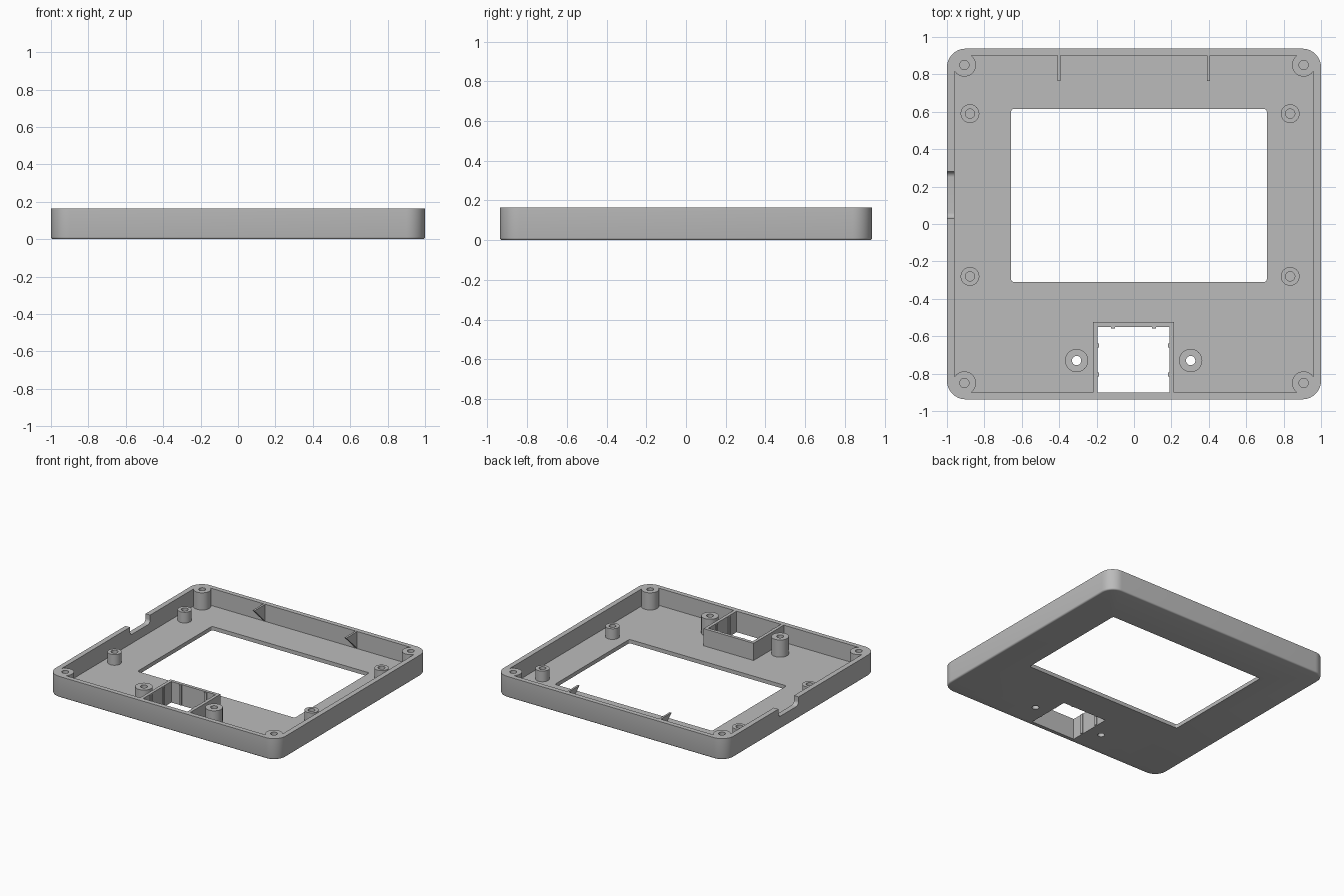
import bpy, bmesh, math

cube = bpy.data.objects.get("Cube")
if cube:
    bpy.data.objects.remove(cube, do_unlink=True)

TOP, FLOOR = 0.165, 0.03

grey = bpy.data.materials.new("matte grey plastic")
grey.use_nodes = True
grey.diffuse_color = (0.5, 0.5, 0.5, 1)
bsdf = grey.node_tree.nodes["Principled BSDF"]
bsdf.inputs["Base Color"].default_value = (0.5, 0.5, 0.5, 1)
bsdf.inputs["Roughness"].default_value = 0.6


def finish(bm, name):
    bmesh.ops.recalc_face_normals(bm, faces=bm.faces)
    mesh = bpy.data.meshes.new(name)
    bm.to_mesh(mesh)
    bm.free()
    mesh.materials.append(grey)
    ob = bpy.data.objects.new(name, mesh)
    bpy.context.collection.objects.link(ob)
    return ob


def extrude(name, points, direction, bottom_bevel=0):
    """Closed 3D outline pushed along a direction."""
    bm = bmesh.new()
    base = bm.faces.new([bm.verts.new(p) for p in points])
    rim = list(base.edges)
    res = bmesh.ops.extrude_face_region(bm, geom=[base], use_keep_orig=True)
    moved = [v for v in res["geom"] if isinstance(v, bmesh.types.BMVert)]
    bmesh.ops.translate(bm, verts=moved, vec=direction)
    if bottom_bevel:
        bmesh.ops.bevel(bm, geom=rim, offset=bottom_bevel, segments=3,
                        profile=0.5, affect='EDGES')
    return finish(bm, name)


def rounded(x0, x1, y0, y1, r=0, steps=10):
    """Outline of a rectangle with rounded corners."""
    if not r:
        return [(x0, y0), (x1, y0), (x1, y1), (x0, y1)]
    pts = []
    corners = ((x1 - r, y1 - r), (x0 + r, y1 - r), (x0 + r, y0 + r), (x1 - r, y0 + r))
    for i, (cx, cy) in enumerate(corners):
        for k in range(steps + 1):
            a = math.pi / 2 * (i + k / steps)
            pts.append((cx + r * math.cos(a), cy + r * math.sin(a)))
    return pts


def slab(name, rect, z0, z1, r=0, bevel=0):
    pts = [(x, y, z0) for x, y in rounded(*rect, r)]
    return extrude(name, pts, (0, 0, z1 - z0), bevel)


def cylinder(name, x, y, r, z0, z1, sides=40):
    ring = [(x + r * math.cos(math.tau * i / sides),
             y + r * math.sin(math.tau * i / sides), z0) for i in range(sides)]
    return extrude(name, ring, (0, 0, z1 - z0))


def boolean(target, tool, operation):
    """Apply a boolean and discard the tool."""
    mod = target.modifiers.new("join", 'BOOLEAN')
    mod.operation, mod.solver, mod.object = operation, 'EXACT', tool
    bpy.context.view_layer.objects.active = target
    bpy.ops.object.modifier_apply(modifier=mod.name)
    bpy.data.objects.remove(tool, do_unlink=True)


def add(tool):
    boolean(case, tool, 'UNION')


def cut(tool):
    boolean(case, tool, 'DIFFERENCE')


# Tray with rounded corners and a softened lower edge
case = slab("case_tray", (-1, 1, -0.9375, 0.9375), 0, TOP + 0.02, 0.1, 0.012)
cut(slab("cavity", (-0.96, 0.96, -0.9, 0.9), FLOOR, 0.4, 0.03))

# Corner screw bosses, tall posts and the small window frame
corners = [(sx * 0.907, sy * 0.85) for sx in (-1, 1) for sy in (-1, 1)]
tall_posts = [(-0.307, -0.73), (0.303, -0.73)]
for x, y in corners + tall_posts:
    add(cylinder("boss", x, y, 0.062, 0.018, TOP + 0.01))
add(slab("window_frame", (-0.22, 0.215, -0.92, -0.525), 0.017, TOP + 0.012))

# Trim everything level with the rim
cut(slab("trim", (-2, 2, -2, 2), TOP, 0.5))

# Screw holes: blind in the corners, through in the tall posts
for x, y in corners:
    cut(cylinder("blind_hole", x, y, 0.025, 0.05, 0.3, 24))
for x, y in tall_posts:
    cut(cylinder("through_hole", x, y, 0.025, -0.1, 0.3, 24))

# Large display opening and small framed opening
cut(slab("display_opening", (-0.657, 0.71, -0.31, 0.615), -0.1, 0.1, 0.015))
cut(slab("small_opening", (-0.195, 0.19, -0.9, -0.55), -0.1, 0.3))

# Cable notch with rounded lower corners in the side wall
notch = [(-1.1, y, z) for y, z in rounded(0.03, 0.28, 0.1, 0.4, 0.03)]
cut(extrude("cable_notch", notch, (0.2, 0, 0)))

# Grip ridges inside the small opening
ridges = [(x, x + 0.02, -0.56, -0.541) for x in (-0.122, 0.097)]
for y in (-0.66, -0.815):
    ridges += [(-0.204, -0.187, y, y + 0.02), (0.182, 0.199, y, y + 0.02)]
parts = [case]
for rect in ridges:
    parts.append(slab("grip_ridge", rect, 0.004, TOP - 0.003))

# Short board standoffs with blind screw holes
for x in (-0.877, 0.835):
    for y in (-0.28, 0.59):
        post = cylinder("board_standoff", x, y, 0.05, FLOOR - 0.005, 0.114)
        boolean(post, cylinder("pilot", x, y, 0.025, 0.045, 0.3, 24), 'DIFFERENCE')
        parts.append(post)

# Triangular gussets on the back wall
for x in (-0.402, 0.398):
    tri = [(x - 0.008, 0.765, TOP - 0.001), (x - 0.008, 0.905, TOP - 0.001),
           (x - 0.008, 0.905, FLOOR - 0.003)]
    parts.append(extrude("back_gusset", tri, (0.016, 0, 0)))

# Smooth curved walls, keep edges sharp
bpy.ops.object.select_all(action='DESELECT')
for ob in parts:
    ob.select_set(True)
bpy.context.view_layer.objects.active = case
bpy.ops.object.shade_smooth_by_angle(angle=math.radians(35))
